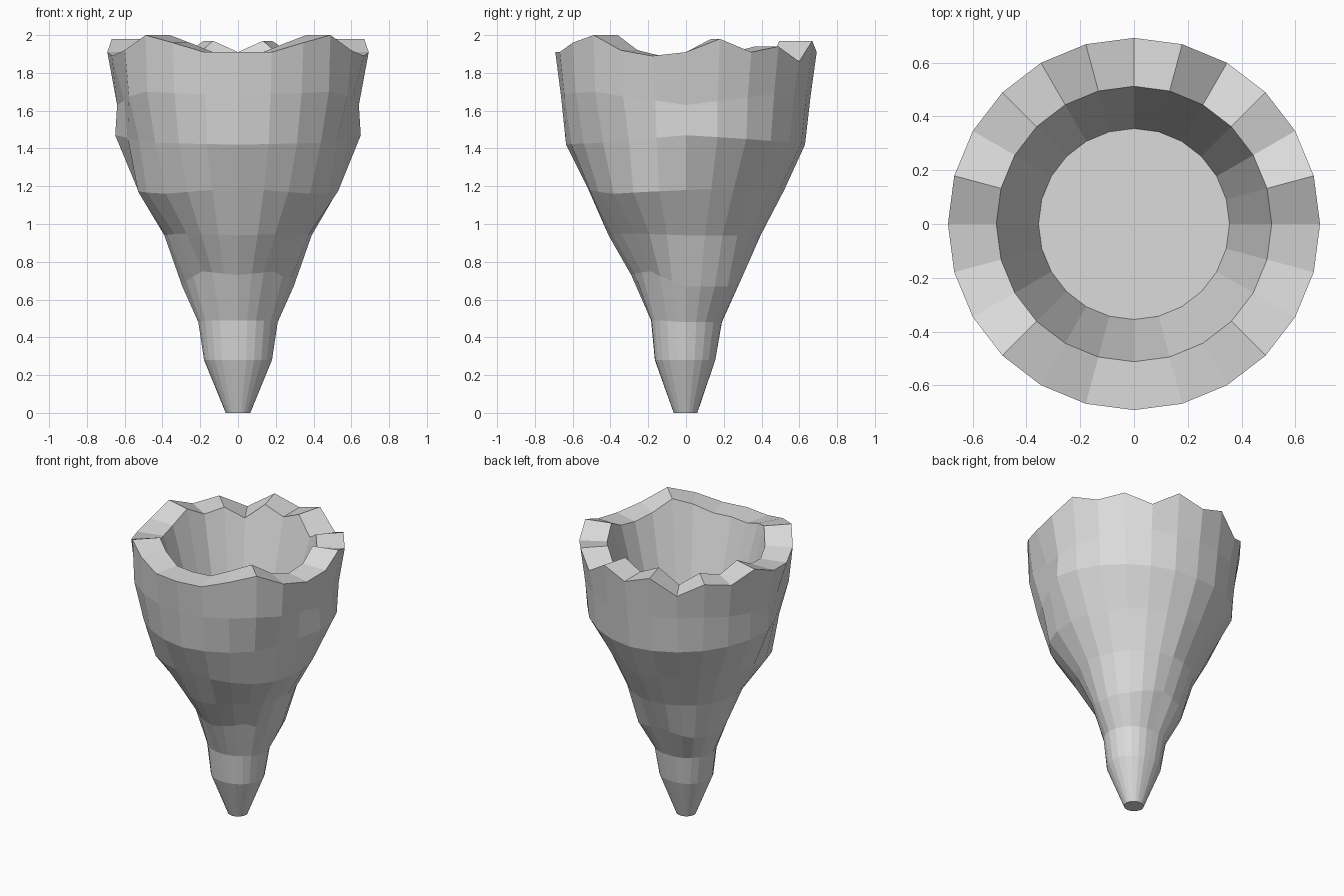
import bpy, bmesh, math

if "Cube" in bpy.data.objects:
    bpy.data.objects.remove(bpy.data.objects["Cube"])

SIDES = 24

# stone material
stone = bpy.data.materials.new("grey stone")
stone.diffuse_color = (0.71, 0.71, 0.71, 1)
stone.use_nodes = True
stone.node_tree.nodes["Principled BSDF"].inputs["Base Color"].default_value = stone.diffuse_color

# rim heights from front centre round to back centre, same on both sides
RIM = [1.91, 1.91, 1.96, 2.0, 1.92, 1.89, 1.91, 1.98, 1.91, 1.94, 1.86, 1.97, 1.91]

# outer rings, each at front, front corner, flank, back corner, back:
# radii, then heights
RINGS = [
    ((0.065, 0.065, 0.065, 0.062, 0.06), (0.0, 0.0, 0.0, 0.0, 0.0)),
    ((0.165, 0.175, 0.18, 0.17, 0.155), (0.28, 0.28, 0.28, 0.28, 0.28)),
    ((0.185, 0.195, 0.21, 0.205, 0.19), (0.49, 0.49, 0.48, 0.48, 0.48)),
    ((0.29, 0.262, 0.295, 0.312, 0.295), (0.73, 0.75, 0.67, 0.67, 0.72)),
    ((0.41, 0.385, 0.39, 0.385, 0.395), (0.94, 0.95, 0.94, 0.94, 0.94)),
    ((0.52, 0.54, 0.53, 0.495, 0.52), (1.19, 1.16, 1.18, 1.19, 1.18)),
    ((0.635, 0.62, 0.65, 0.635, 0.63), (1.42, 1.43, 1.47, 1.44, 1.42)),
    ((0.662, 0.68, 0.64, 0.66, 0.66), (1.68, 1.70, 1.63, 1.69, 1.68)),
]
# dent on each flank, with a lip below: (ring, step) -> radius change
DENT = {(5, 4): 0.02, (5, 5): 0.015, (6, 4): -0.025, (6, 5): -0.035,
        (7, 5): -0.03}


def blend(values, step):
    """Interpolate the five control values around half the ring."""
    n = min(int(step // 3), 3)
    t = step / 3 - n
    return values[n] * (1 - t) + values[n + 1] * t


def add_ring(bm, radius, height):
    ring = []
    for i in range(SIDES):
        a = math.tau * i / SIDES - math.pi / 2
        step = min(i, SIDES - i)
        r, z = radius(step), height(step)
        ring.append(bm.verts.new((r * math.cos(a), r * math.sin(a), z)))
    return ring


bm = bmesh.new()
loops = []

# rough outer wall, mirrored left to right
for n, (radii, heights) in enumerate(RINGS):
    loops.append(add_ring(bm, lambda k: blend(radii, k) + DENT.get((n, k), 0),
                          lambda k: blend(heights, k)))

# jagged rim, then the hollow inside down to its floor
loops.append(add_ring(bm, lambda k: 0.692, lambda k: RIM[k]))
loops.append(add_ring(bm, lambda k: 0.512, lambda k: RIM[k]))
loops.append(add_ring(bm, lambda k: 0.355, lambda k: 1.35))

for low, high in zip(loops, loops[1:]):
    for i in range(SIDES):
        j = (i + 1) % SIDES
        bm.faces.new((low[i], low[j], high[j], high[i]))

# bottom cap and inner floor
bm.faces.new(loops[0][::-1])
bm.faces.new(loops[-1])

mesh = bpy.data.meshes.new("hollow_stone_cone")
bm.to_mesh(mesh)
bm.free()
mesh.materials.append(stone)
bpy.context.collection.objects.link(bpy.data.objects.new("hollow_stone_cone", mesh))
